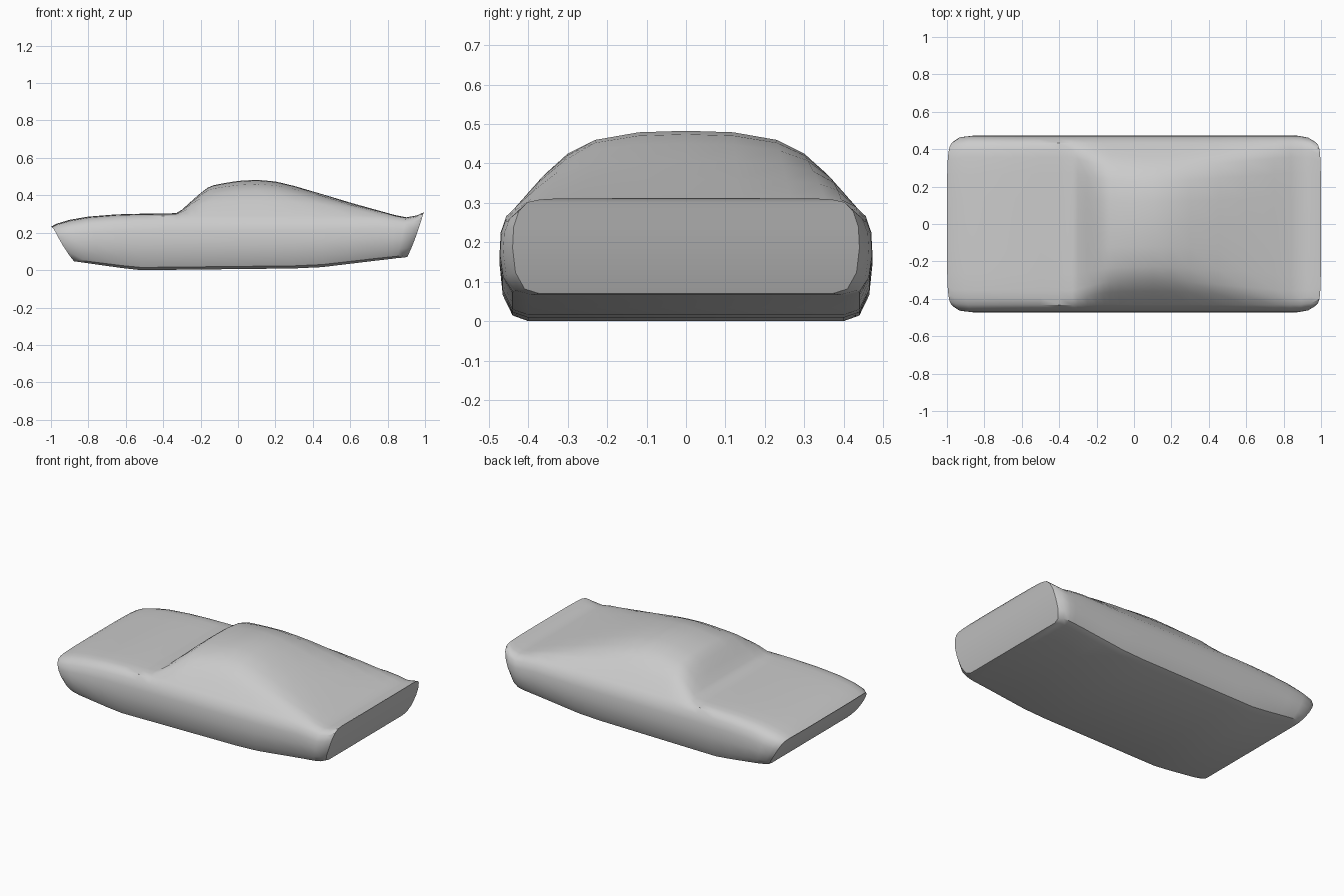
import bpy, bmesh

if "Cube" in bpy.data.objects:
    bpy.data.objects.remove(bpy.data.objects["Cube"])

# Stations along the car: bottom x, top x, floor z, belt z, roof z, half width
STATIONS = [
    (-.875, -1.0, .055, .232, .242, .448), (-.86, -.97, .055, .245, .258, .466),
    (-.81, -.90, .048, .262, .279, .473), (-.72, -.80, .035, .280, .296, .473),
    (-.62, -.65, .021, .292, .308, .473), (-.52, -.50, .010, .298, .312, .473),
]
# Windscreen, roof and fastback: x and roof z, sharing one belt line
CABIN = [(-.40, .312), (-.33, .315), (-.30, .333), (-.25, .378), (-.20, .422),
         (-.16, .452), (-.13, .464), (-.08, .474), (0, .487), (.1, .493), (.2, .484),
         (.3, .460), (.45, .416), (.6, .371), (.75, .329)]
for x, roof in CABIN:
    floor = .015 + .01 * (x + .5) / .9 - .005 if x < .4 else .02 + .12 * (x - .4)
    STATIONS.append((x, x, floor, .300, roof, .473))
STATIONS += [
    (.82, .84, .070, .292, .304, .473), (.85, .90, .074, .282, .292, .472),
    (.885, .955, .077, .292, .302, .464), (.905, 1.0, .080, .312, .322, .440),
]

# Half section: lower side (y, share of belt height), then upper part
SIDE = [(.40, 0), (.44, .05), (.465, .23), (.473, .5), (.470, .73), (.456, .9), (.432, 1)]
UPPER = [(.40, .36, .70, .42), (.36, .30, .90, .70), (.27, .23, .97, .88),
         (.14, .12, 1, .98), (0, 0, 1, 1)]   # flat y, cabin y, flat h, cabin h


def section(xb, xt, floor, belt, roof, w):
    k = min(1, max(0, (roof - belt) / .19))
    half = [(0, floor)]
    half += [(y * w / .473, floor + f * (belt - floor)) for y, f in SIDE]
    for fy, cy, fh, ch in UPPER:
        y, h = fy + (cy - fy) * k, fh + (ch - fh) * k
        half.append((y * w / .473, belt + h * (roof - belt)))
    ring = half + [(-y, z) for y, z in half[-2:0:-1]]
    pts = []
    for y, z in ring:
        f = (z - floor) / (roof - floor)
        x = xb + (xt - xb) * f
        slant = (xt - xb) / .12
        x += slant * .04 * f * (1 - f)              # bowed end panels
        x -= slant * .014 * (abs(y) / .45) ** 5 * f  # rounded end corners
        pts.append((x, y, z))
    return pts


# Car body lofted through the sections
bm = bmesh.new()
rings = [[bm.verts.new(p) for p in section(*s)] for s in STATIONS]
n = len(rings[0])
for a, b in zip(rings, rings[1:]):
    for i in range(n):
        j = (i + 1) % n
        bm.faces.new((a[i], a[j], b[j], b[i]))

# Nose and tail panels, in strips across the width
for r in (rings[0], rings[-1]):
    m = n // 2
    bm.faces.new((r[0], r[1], r[n - 1]))
    for i in range(1, m - 1):
        bm.faces.new((r[i], r[i + 1], r[n - i - 1], r[n - i]))
    bm.faces.new((r[m - 1], r[m], r[m + 1]))
bmesh.ops.recalc_face_normals(bm, faces=bm.faces)
low = min(v.co.z for v in bm.verts)
bmesh.ops.translate(bm, verts=bm.verts, vec=(0, 0, -low))

mesh = bpy.data.meshes.new("car_body")
bm.to_mesh(mesh)
bm.free()
body = bpy.data.objects.new("car_body", mesh)
bpy.context.collection.objects.link(body)
bpy.context.view_layer.objects.active = body
body.select_set(True)
bpy.ops.object.shade_smooth_by_angle(angle=0.6)
